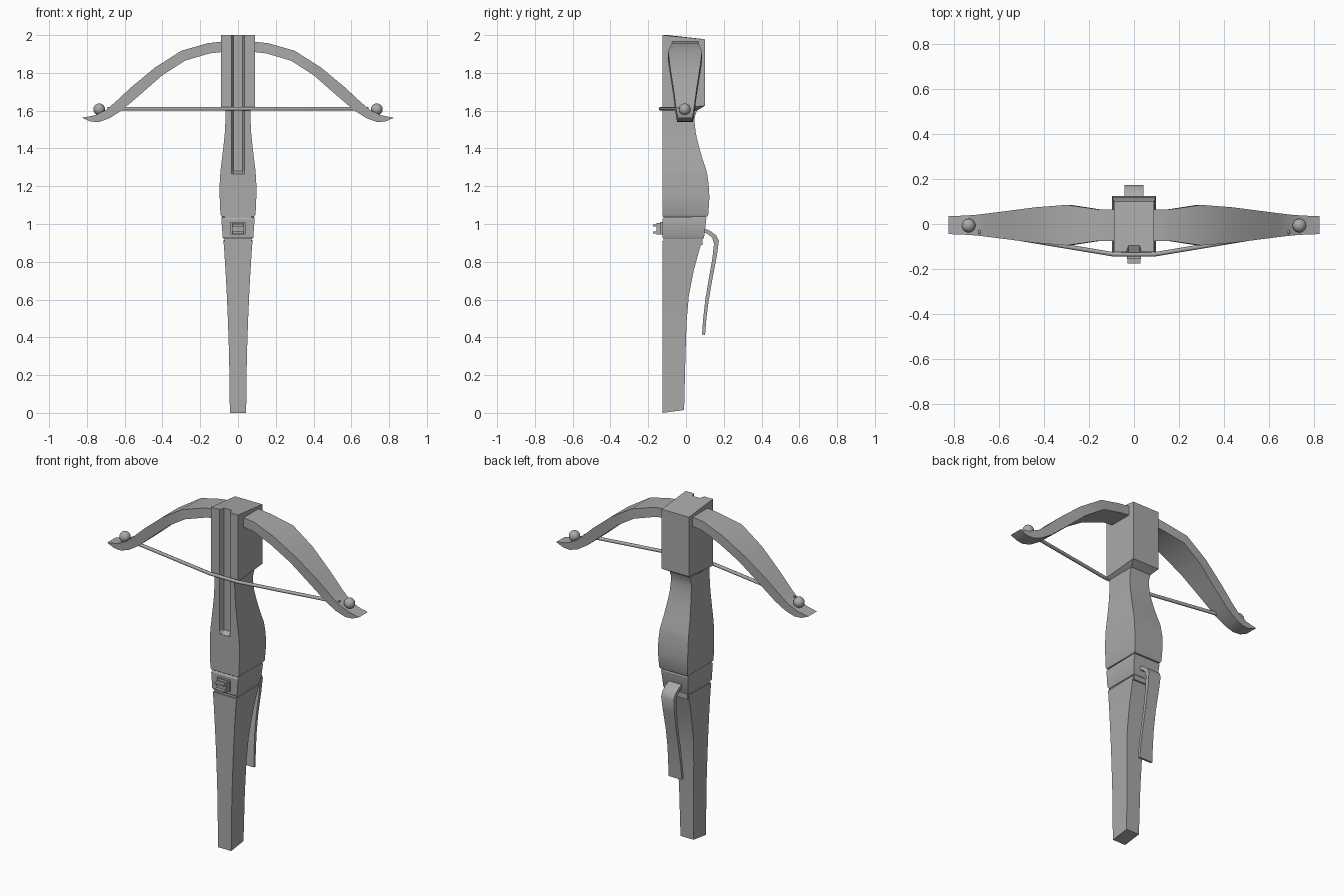
import bpy, bmesh, math
from mathutils import Vector

if "Cube" in bpy.data.objects:
    bpy.data.objects.remove(bpy.data.objects["Cube"])

GREY = (0.4, 0.4, 0.4, 1)
mat = bpy.data.materials.new("plain grey")
mat.use_nodes = True
mat.diffuse_color = GREY
mat.node_tree.nodes["Principled BSDF"].inputs["Base Color"].default_value = GREY


def finish(name, bm, angle=30):
    """Turn a bmesh into a shaded object."""
    bmesh.ops.recalc_face_normals(bm, faces=bm.faces)
    mesh = bpy.data.meshes.new(name)
    bm.to_mesh(mesh)
    bm.free()
    mesh.materials.append(mat)
    ob = bpy.data.objects.new(name, mesh)
    bpy.context.collection.objects.link(ob)
    bpy.ops.object.select_all(action='DESELECT')
    ob.select_set(True)
    bpy.context.view_layer.objects.active = ob
    bpy.ops.object.shade_smooth_by_angle(angle=math.radians(angle))
    return ob


def loft(name, rings, angle=30):
    """Skin a closed tube through rings of equal point count."""
    bm = bmesh.new()
    vs = [[bm.verts.new(p) for p in ring] for ring in rings]
    n = len(vs[0])
    for a, b in zip(vs, vs[1:]):
        for i in range(n):
            j = (i + 1) % n
            bm.faces.new((a[i], a[j], b[j], b[i]))
    bm.faces.new(vs[0])
    bm.faces.new(vs[-1])
    return finish(name, bm, angle)


def box(name, lo, hi):
    corners = [(lo[0], lo[1]), (hi[0], lo[1]), (hi[0], hi[1]), (lo[0], hi[1])]
    return loft(name, [[(x, y, z) for x, y in corners] for z in (lo[2], hi[2])])


# Stock: half width, front y, back y, front z, back z, bolt groove depth
FRONT = -0.125


def stock_ring(hw, yf, yb, zf, zb, d=0):
    g, f = 0.034, 0.024
    return [(-hw, yf, zf), (-g, yf, zf), (-f, yf + d, zf), (f, yf + d, zf),
            (g, yf, zf), (hw, yf, zf), (hw, yb, zb), (-hw, yb, zb)]


grip = [(.043, -.01, 0, .015), (.047, -.003, .3, .3), (.053, .003, .48, .48),
        (.059, .015, .62, .62), (.066, .04, .75, .75), (.073, .07, .86, .86),
        (.077, .086, .91, .915)]
loft("grip", [stock_ring(hw, FRONT, yb, zf, zb) for hw, yb, zf, zb in grip])
box("collar_core", (-.072, -.118, .89), (.072, .088, 1.06))
loft("collar", [stock_ring(*r) for r in (
    (.075, -.119, .09, .92, .92), (.081, FRONT, .096, .93, .93),
    (.088, FRONT, .108, 1.025, 1.03), (.084, -.119, .103, 1.035, 1.04))])

fore = [(.088, .112, 1.04, 0), (.093, .118, 1.05, 0), (.097, .124, 1.14, 0),
        (.097, .12, 1.21, 0), (.094, .112, 1.265, 0), (.093, .109, 1.28, .03),
        (.085, .087, 1.345, .03), (.076, .066, 1.42, .03), (.07, .052, 1.48, .03),
        (.067, .045, 1.54, .03), (.066, .047, 1.57, .03), (.066, .058, 1.6, .03)]
rings = [stock_ring(hw, FRONT, yb, z, z, d) for hw, yb, z, d in fore]
rings.append(stock_ring(.089, FRONT, .1, 1.606, 1.626, .03))
rings.append(stock_ring(.089, FRONT, .1, 2, 1.978, .03))
loft("fore_stock_and_head", rings)

# Bow: upper edge x, z; lower edge x, z; half depth
half = [(.09, 1.965, .09, 1.91, .07), (.16, 1.957, .15, 1.903, .07),
        (.3, 1.917, .28, 1.865, .09), (.44, 1.828, .4, 1.788, .079),
        (.57, 1.72, .52, 1.683, .062), (.65, 1.645, .615, 1.602, .052),
        (.7, 1.603, .68, 1.56, .046), (.76, 1.575, .735, 1.54, .042),
        (.825, 1.562, .78, 1.542, .04)]


def bow_ring(s, xu, zu, xl, zl, w):
    c = -.005
    return [(s * xu, c - w, zu), (s * xu, c + w, zu),
            (s * xl, c + w, zl), (s * xl, c - w, zl)]


loft("bow", [bow_ring(-1, *r) for r in reversed(half)] + [bow_ring(1, *r) for r in half])

# Knobs on the bow tips
for side, s in (("right", -1), ("left", 1)):
    bm = bmesh.new()
    bmesh.ops.create_uvsphere(bm, u_segments=16, v_segments=10, radius=.031)
    bmesh.ops.translate(bm, verts=bm.verts, vec=(s * .735, -.007, 1.607))
    finish(side + "_bow_knob", bm, 60)

# String bent around the front of the stock
path = [(-.69, -.035), (-.09, -.135), (.09, -.135), (.69, -.035)]
loft("bow_string", [[(x, y + .01 * math.cos(t * math.pi / 4), 1.61 + .01 * math.sin(t * math.pi / 4))
                     for t in range(8)] for x, y in path], 50)

# Trigger lever: outer y, z; inner y, z; half width
lever = [(.09, .98, .085, .96, .042), (.127, .964, .118, .945, .042),
         (.16, .94, .14, .925, .042), (.174, .91, .148, .895, .041),
         (.163, .83, .14, .82, .038), (.14, .71, .12, .705, .035),
         (.121, .6, .102, .6, .037), (.108, .5, .091, .5, .041),
         (.101, .412, .085, .415, .044)]
loft("trigger_lever", [[(-w, yo, zo), (w, yo, zo), (w, yi, zi), (-w, yi, zi)]
                       for yo, zo, yi, zi, w in lever], 35)

# Latch on the front of the collar
box("latch_plate", (-.04, -.138, .945), (.04, -.12, 1.01))
box("latch_block", (-.031, -.155, .945), (.031, -.135, 1.005))
box("latch_upper_lip", (-.029, -.176, .988), (.029, -.15, .998))
box("latch_lower_lip", (-.029, -.176, .95), (.029, -.15, .96))
